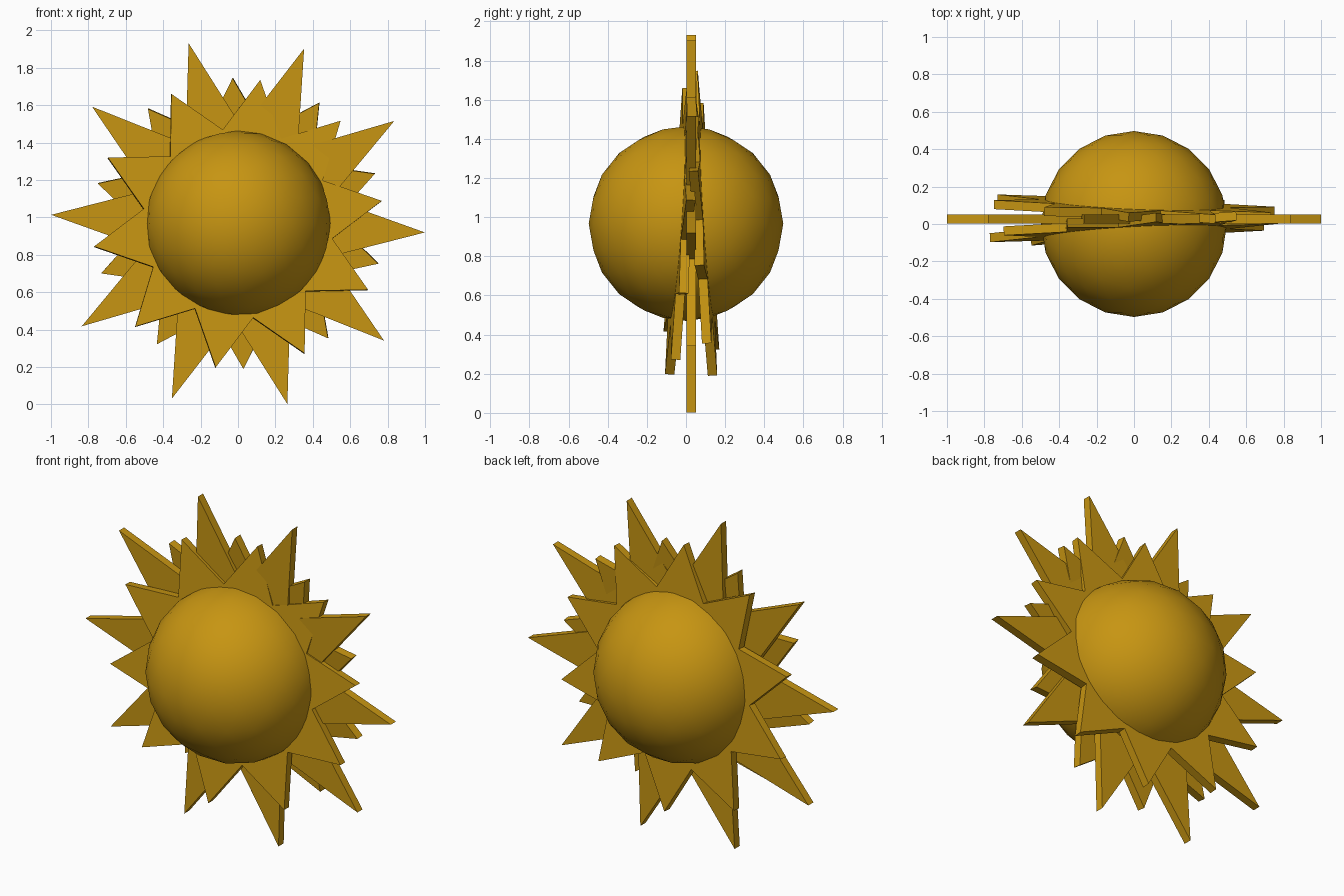
import bpy, bmesh
from math import sin, cos, radians

cube = bpy.data.objects.get("Cube")
if cube:
    bpy.data.objects.remove(cube)

CENTRE = 0.967
THICK = 0.048
POINTS = 10

gold = bpy.data.materials.new("amber_gold")
gold.use_nodes = True
colour = (0.57, 0.30, 0.006, 1)
gold.diffuse_color = colour
gold.node_tree.nodes["Principled BSDF"].inputs["Base Color"].default_value = colour


def star(name, outer, inner, first_angle, front, yaw=0, pitch=0):
    """Flat star plate facing -y, extruded backwards from its front face."""
    bm = bmesh.new()
    ring = []
    for i in range(POINTS * 2):
        a = radians(first_angle + i * 180 / POINTS)
        r = inner if i % 2 else outer
        ring.append(bm.verts.new((r * cos(a), 0, r * sin(a))))
    face = bm.faces.new(ring)
    ext = bmesh.ops.extrude_face_region(bm, geom=[face])
    back = [v for v in ext["geom"] if isinstance(v, bmesh.types.BMVert)]
    bmesh.ops.translate(bm, verts=back, vec=(0, THICK, 0))
    bmesh.ops.recalc_face_normals(bm, faces=bm.faces)
    mesh = bpy.data.meshes.new(name)
    bm.to_mesh(mesh)
    bm.free()
    mesh.materials.append(gold)
    obj = bpy.data.objects.new(name, mesh)
    obj.location = (0, front, CENTRE)
    obj.rotation_euler = (pitch, 0, yaw)
    bpy.context.collection.objects.link(obj)


# Large upright star, with a smaller tilted star on each side
star("main_rays", 1.0, 0.51, -2.7, 0.002)
star("front_rays", 0.78, 0.51, 9, -0.048, yaw=0.053, pitch=-0.069)
star("back_rays", 0.78, 0.51, 20, 0.062, yaw=-0.042, pitch=0.065)

# Round core
bpy.ops.mesh.primitive_ico_sphere_add(subdivisions=3, radius=0.497,
                                      location=(0, 0, CENTRE))
core = bpy.context.object
core.name = "core"
core.data.materials.append(gold)
bpy.ops.object.shade_smooth()
